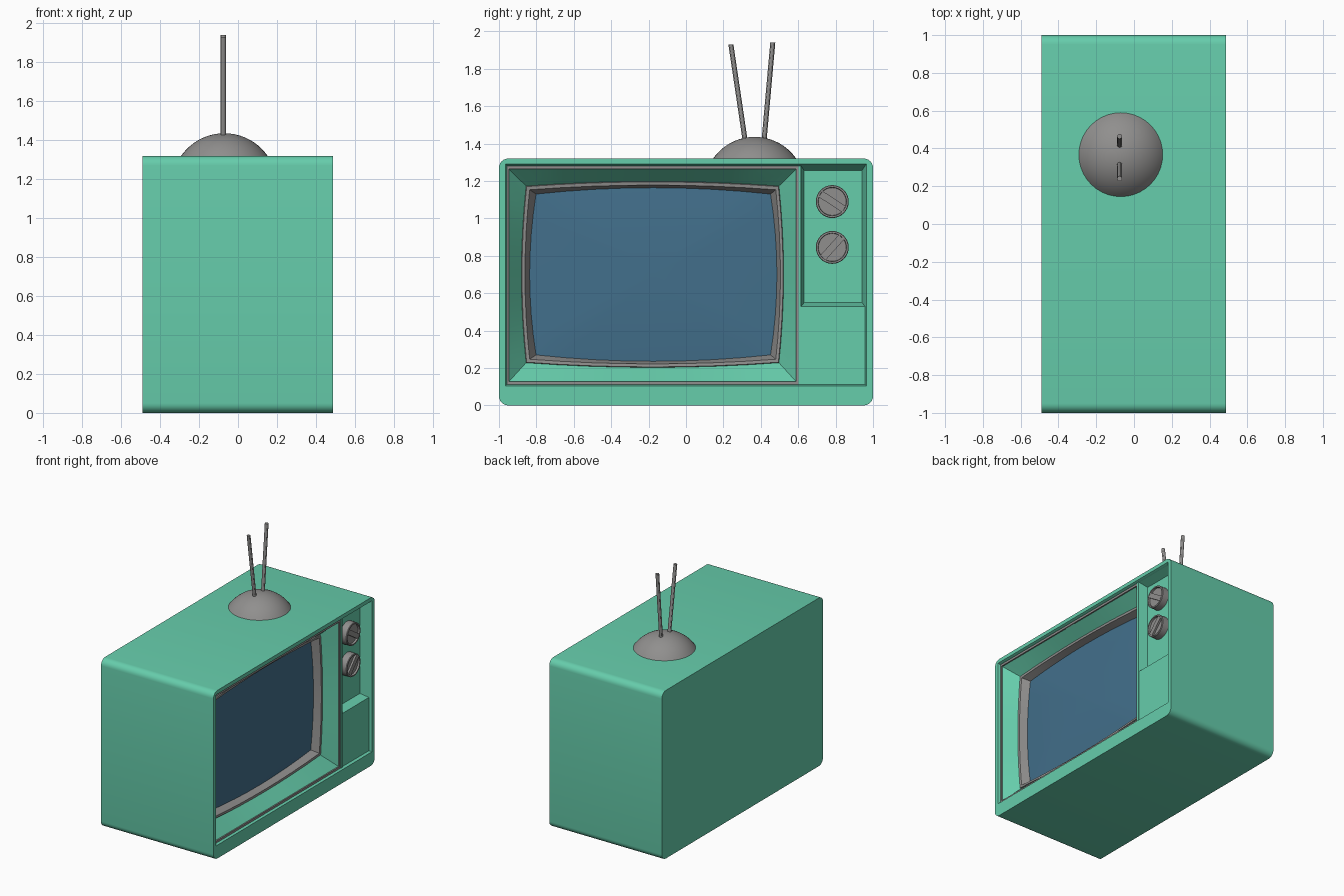
import bpy, bmesh
from math import sin, cos, pi, radians, sqrt

if "Cube" in bpy.data.objects:
    bpy.data.objects.remove(bpy.data.objects["Cube"])


def material(name, rgb):
    m = bpy.data.materials.new(name)
    m.use_nodes = True
    m.diffuse_color = (*rgb, 1)
    m.node_tree.nodes["Principled BSDF"].inputs["Base Color"].default_value = (*rgb, 1)
    return m


GREEN = material("mint green", (0.133, 0.61, 0.41))
GREY = material("warm grey", (0.28, 0.275, 0.27))
BLUE = material("screen blue", (0.055, 0.16, 0.26))


def loft(name, mat, loops, start=False, end=False, loc=(0, 0, 0), turn=0):
    """Skin a series of equal-length loops, optionally capping the ends."""
    bm = bmesh.new()
    rings = [[bm.verts.new(p) for p in loop] for loop in loops]
    n = len(rings[0])
    for a, b in zip(rings, rings[1:]):
        for i in range(n):
            j = (i + 1) % n
            bm.faces.new((a[i], a[j], b[j], b[i]))
    if start:
        bm.faces.new(rings[0][::-1])
    if end:
        bm.faces.new(rings[-1])
    bmesh.ops.remove_doubles(bm, verts=bm.verts[:], dist=1e-5)
    mesh = bpy.data.meshes.new(name)
    bm.to_mesh(mesh)
    bm.free()
    mesh.materials.append(mat)
    ob = bpy.data.objects.new(name, mesh)
    ob.location = loc
    ob.rotation_euler.x = turn
    bpy.context.collection.objects.link(ob)
    bpy.ops.object.select_all(action="DESELECT")
    ob.select_set(True)
    bpy.context.view_layer.objects.active = ob
    bpy.ops.object.shade_smooth_by_angle(angle=radians(30))
    return ob


def rounded(x, y0, y1, z0, z1, r=0, seg=6):
    """Rounded rectangle facing +x."""
    pts = []
    corners = [(y1 - r, z0 + r), (y1 - r, z1 - r), (y0 + r, z1 - r), (y0 + r, z0 + r)]
    for k, (y, z) in enumerate(corners):
        for s in range(seg + 1):
            a = (k - 1) * pi / 2 + s / seg * pi / 2
            pts.append((x, y + r * cos(a), z + r * sin(a)))
    return pts


def barrel(x, y0, y1, z0, z1, bulge=0, seg=8):
    """Rectangle facing +x whose sides bow outward."""
    pts = []
    corners = [(y0, z0), (y1, z0), (y1, z1), (y0, z1)]
    normals = [(0, -1), (1, 0), (0, 1), (-1, 0)]
    for k in range(4):
        (ya, za), (yb, zb) = corners[k], corners[(k + 1) % 4]
        for s in range(seg):
            t = s / seg
            b = bulge * 4 * t * (1 - t)
            pts.append((x, ya + (yb - ya) * t + b * normals[k][0],
                        za + (zb - za) * t + b * normals[k][1]))
    return pts


def rect(*args):
    return barrel(*args, seg=1)


def disc(x, r, seg=32):
    return [(x, r * cos(2 * pi * i / seg), r * sin(2 * pi * i / seg)) for i in range(seg)]


def flat_disc(cx, cy, z, r, seg):
    return [(cx + r * cos(2 * pi * i / seg), cy + r * sin(2 * pi * i / seg), z) for i in range(seg)]


# Cabinet shell with the shallow front opening
FRONT = 0.487
body = (-1, 1, 0, 1.32, 0.05)
inner = (-0.957, 0.957, 0.112, 1.28)
loft("cabinet", GREEN, [
    rounded(-0.49, *body), rounded(FRONT, *body),
    rounded(FRONT, -0.966, 0.966, 0.105, 1.29),
    rounded(0.465, *inner), rounded(0.28, *inner)], start=True, end=True)

# Thin trim around the screen surround
loft("screen_trim", GREY, [
    rect(0.3, -0.957, 0.601, 0.112, 1.28), rect(0.47, -0.957, 0.601, 0.112, 1.28),
    rect(0.47, -0.946, 0.588, 0.128, 1.263), rect(0.455, -0.946, 0.588, 0.128, 1.263)])

# Sloping surround and the bowed bezel
loft("screen_surround", GREEN, [
    barrel(0.46, -0.946, 0.588, 0.128, 1.263),
    barrel(0.365, -0.855, 0.497, 0.228, 1.173, 0.025)])
loft("screen_bezel", GREY, [
    barrel(0.362, -0.855, 0.497, 0.228, 1.173, 0.025),
    barrel(0.372, -0.852, 0.494, 0.231, 1.17, 0.025),
    barrel(0.37, -0.836, 0.48, 0.247, 1.153, 0.025),
    barrel(0.315, -0.802, 0.452, 0.27, 1.13, 0.034)])

# Gently domed glass
CY, CZ, HW, HH = -0.175, 0.7, 0.627, 0.43
loft("screen_glass", BLUE, [
    barrel(0.315 + 0.022 * (1 - s * s), CY - HW * s, CY + HW * s,
           CZ - HH * s, CZ + HH * s, 0.034 * s)
    for s in (1, 0.8, 0.6, 0.4, 0.2, 0)])

# Control side: divider, lower panel and upper well
loft("divider", GREEN, [rect(x, 0.601, 0.616, 0.112, 1.28) for x in (0.3, 0.475)], end=True)
loft("lower_panel", GREEN, [rect(x, 0.616, 0.957, 0.112, 0.53) for x in (0.3, 0.467)], end=True)
loft("control_well", GREEN, [
    rect(0.467, 0.616, 0.957, 0.53, 1.28), rect(0.4, 0.632, 0.94, 0.55, 1.255)], end=True)

# Knobs with a recessed face and a grip bar
for name, z, angle in (("upper", 1.09, -33), ("lower", 0.845, 48)):
    loc = (0.395, 0.782, z)
    loft(name + "_knob", GREY, [
        disc(0, 0.088), disc(0.058, 0.088), disc(0.062, 0.085),
        disc(0.062, 0.076), disc(0.047, 0.074)], start=True, end=True, loc=loc)
    loft(name + "_knob_grip", GREY, [
        rect(x, -0.074, 0.074, -0.019, 0.019) for x in (0.04, 0.062)],
        end=True, loc=loc, turn=radians(angle))

# Antenna base: a spherical cap on the top
AX, AY, TOP, BASE, RISE = -0.07, 0.367, 1.32, 0.222, 0.116
R = (BASE ** 2 + RISE ** 2) / (2 * RISE)
heights = [RISE * sin(i / 10 * pi / 2) for i in range(11)]
loft("antenna_base", GREY, [
    flat_disc(AX, AY, TOP + h, sqrt(max(0, R * R - (R - RISE + h) ** 2)), 40)
    for h in heights], start=True)

# Antenna rods
for name, y0, y1, top in (("near_antenna", 0.32, 0.24, 1.93), ("far_antenna", 0.415, 0.464, 1.94)):
    loft(name, GREY, [
        flat_disc(-0.076, y0, 1.39, 0.0135, 12),
        flat_disc(-0.076, y1, top, 0.0135, 12)], start=True, end=True)
